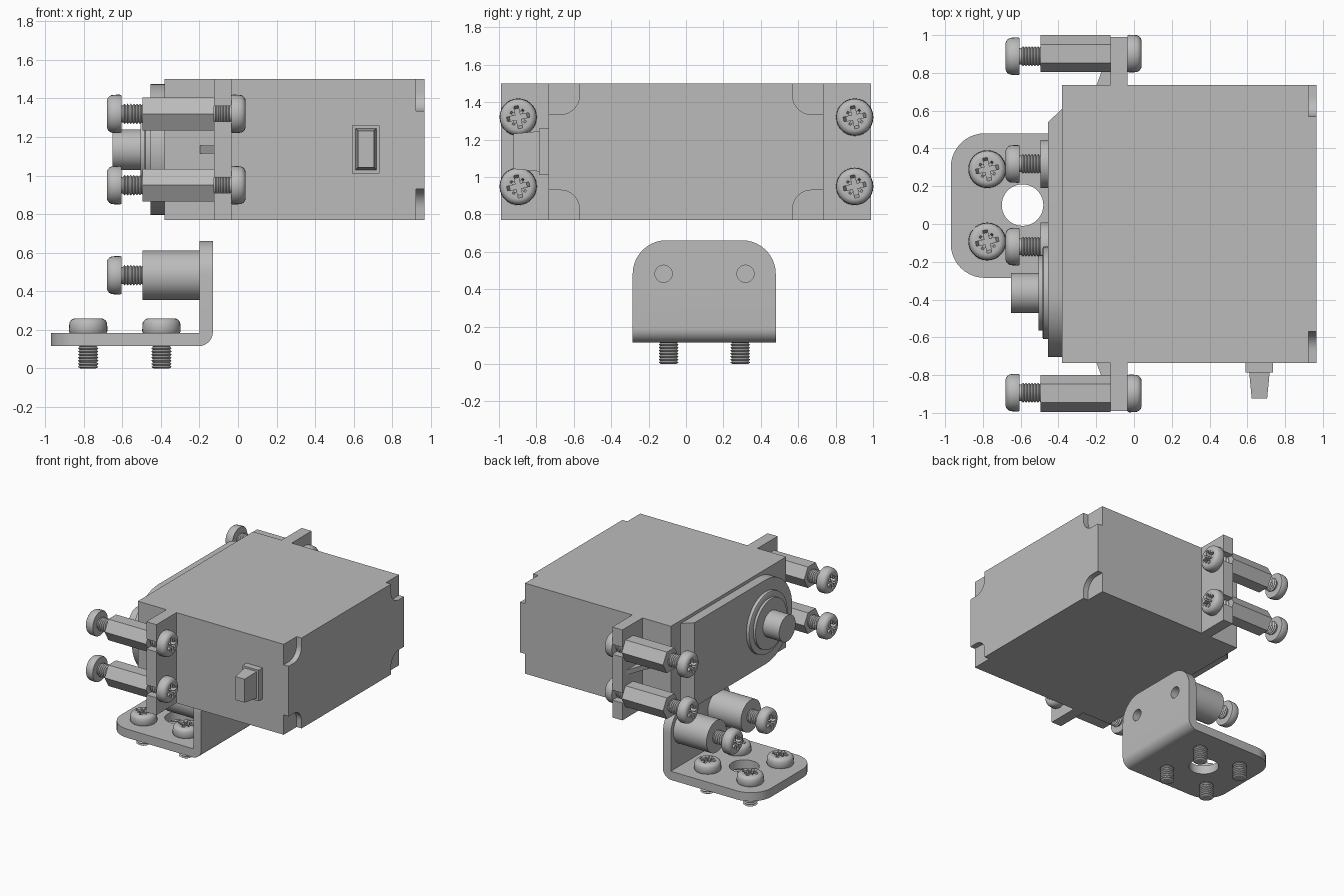
import bpy, bmesh
from math import pi, sin, cos
from mathutils import Matrix, Vector

old = bpy.data.objects.get("Cube")
if old:
    bpy.data.objects.remove(old, do_unlink=True)

grey = bpy.data.materials.new("plain grey")
grey.use_nodes = True
grey.diffuse_color = (0.5, 0.5, 0.5, 1)
grey.node_tree.nodes["Principled BSDF"].inputs["Base Color"].default_value = (0.5, 0.5, 0.5, 1)


def activate(ob):
    bpy.ops.object.select_all(action='DESELECT')
    ob.select_set(True)
    bpy.context.view_layer.objects.active = ob


def finish(name, bm, smooth=True):
    bmesh.ops.recalc_face_normals(bm, faces=bm.faces)
    me = bpy.data.meshes.new(name)
    bm.to_mesh(me)
    bm.free()
    me.materials.append(grey)
    ob = bpy.data.objects.new(name, me)
    bpy.context.collection.objects.link(ob)
    if smooth:
        activate(ob)
        bpy.ops.object.shade_smooth_by_angle(angle=0.6)
    return ob


def prism_mesh(points, axis, lo, hi):
    """Extrude a 2D outline along an axis; the outline uses the other two axes in order."""
    bm = bmesh.new()

    def place(p, d):
        v = list(p)
        v.insert(axis, d)
        return bm.verts.new(v)
    a = [place(p, lo) for p in points]
    b = [place(p, hi) for p in points]
    bm.faces.new(a)
    bm.faces.new(b)
    for i in range(len(a)):
        bm.faces.new((a[i - 1], a[i], b[i], b[i - 1]))
    bmesh.ops.recalc_face_normals(bm, faces=bm.faces)
    return bm


def rect(x0, x1, y0, y1):
    return [(x0, y0), (x1, y0), (x1, y1), (x0, y1)]


def arc(cx, cy, r, a0, a1, n=16):
    return [(cx + r * cos(a0 + (a1 - a0) * i / n), cy + r * sin(a0 + (a1 - a0) * i / n))
            for i in range(n + 1)]


def round_edges(bm, rule, radius, segments=8):
    edges = [e for e in bm.edges if rule(*[v.co for v in e.verts])]
    bmesh.ops.bevel(bm, geom=edges, offset=radius, segments=segments,
                    profile=0.5, affect='EDGES', clamp_overlap=False)


def lathe(name, profile, sides=32):
    """Revolve (radius, height) points round z."""
    bm = bmesh.new()
    rings = [[bm.verts.new((r * cos(2 * pi * k / sides), r * sin(2 * pi * k / sides), z))
              for k in range(sides)] for r, z in profile]
    for lo, hi in zip(rings, rings[1:]):
        for k in range(sides):
            bm.faces.new((lo[k - 1], lo[k], hi[k], hi[k - 1]))
    bm.faces.new(rings[0])
    bm.faces.new(rings[-1])
    return finish(name, bm)


def cut(ob, cutters):
    for c in cutters:
        c.hide_render = True
        mod = ob.modifiers.new("cut", 'BOOLEAN')
        mod.operation = 'DIFFERENCE'
        mod.solver = 'EXACT'
        mod.object = c
        activate(ob)
        bpy.ops.object.modifier_apply(modifier=mod.name)
        bpy.data.objects.remove(c, do_unlink=True)


def point(ob, loc, turn=0.0):
    ob.location = loc
    ob.rotation_euler = (0, turn, 0)
    return ob


ZS = (0.95, 1.32)            # flange screw heights
LEFT, RIGHT = -pi / 2, pi / 2  # turn local z to -x or +x

# Case with its two mounting flanges
half = [(-0.38, 0.735), (-0.125, 0.735), (-0.125, 0.99), (-0.035, 0.99), (-0.035, 0.735), (0.967, 0.735)]
case = finish("case", prism_mesh(half + [(x, -y) for x, y in reversed(half)], 2, 0.77, 1.5), False)
cutters = []
for s in (-1, 1):
    for z in ZS:
        start = pi / 2 if s > 0 else -pi / 2
        slot = arc(s * 0.9, z, 0.04, start, start + pi) + [(s * 1.05, z - s * 0.04), (s * 1.05, z + s * 0.04)]
        cutters.append(finish("slot_cutter", prism_mesh(slot, 0, -0.2, 0.02), False))
    # Rounded notches at the four rear corners
    for zi, zo in ((0.93, 0.7), (1.335, 1.57)):
        bm = prism_mesh(rect(s * 0.57, s * 0.8, zi, zo), 0, 0.923, 1.05)
        round_edges(bm, lambda a, b: abs(a.x - b.x) > 0.1 and abs(a.y - s * 0.57) < 1e-4
                    and abs(a.z - zi) < 1e-4, 0.1)
        cutters.append(finish("notch_cutter", bm, False))
cut(case, cutters)
activate(case)
bpy.ops.object.shade_smooth_by_angle(angle=0.6)

# Stiffening ribs on the flanges
for side, s in (("left", 1), ("right", -1)):
    tri = [(-0.2, s * 0.73), (-0.12, s * 0.73), (-0.12, s * 0.95)]
    finish(side + "_flange_rib", prism_mesh(tri, 2, 1.115, 1.155), False)

# Gear cover: round at the shaft end, sloped at the other
SHAFT_Y, MID_Z = -0.365, 1.135
cover = [(0.61, MID_Z - 0.34)] + [(0.61, MID_Z + 0.34)] + arc(SHAFT_Y, MID_Z, 0.34, pi / 2, 3 * pi / 2, 24)
bm = prism_mesh(cover, 0, -0.455, -0.38)
for v in bm.verts:
    if v.co.x < -0.45 and v.co.y > 0.6:
        v.co.y = 0.54
finish("gear_cover", bm)

# Output shaft with its stepped collar
shaft = lathe("output_shaft", [(0.245, 0), (0.245, 0.025), (0.235, 0.03), (0.2, 0.03), (0.2, 0.05),
                               (0.105, 0.05), (0.105, 0.195)], 48)
point(shaft, (-0.455, SHAFT_Y, MID_Z), LEFT)

# Cable outlet and tapered strain relief
finish("cable_outlet", prism_mesh(rect(0.59, 0.735, 1.01, 1.26), 1, -0.787, -0.73), False)
bm = prism_mesh(rect(0.61, 0.718, 1.03, 1.245), 1, -0.923, -0.787)
for v in bm.verts:
    if v.co.y < -0.9:
        v.co.x += 0.013 if v.co.x < 0.65 else -0.013
        v.co.z += 0.013 if v.co.z < 1.1 else -0.013
finish("strain_relief", bm, False)

# Master screw: ridged thread below a domed head with a star recess
profile = [(0.04, -0.185)]
for i in range(11):
    profile += [(0.053, -0.177 + i * 0.016), (0.044, -0.169 + i * 0.016)]
profile += [(0.044, 0), (0.096, 0), (0.1, 0.008), (0.099, 0.035)]
profile += [(0.066 + 0.033 * cos(a), 0.04 + 0.035 * sin(a)) for a in (0.35, 0.7, 1.05, 1.35, pi / 2)]
screw = lathe("screw", profile, 28)


def recess(length, width, depth, angle):
    """Tapered cross arm cut into the screw head."""
    bm = prism_mesh(rect(-length, length, -width, width), 2, 0.075 - depth, 0.09)
    for v in bm.verts:
        if v.co.z < 0.07:
            v.co.x *= 0.7
    bm.transform(Matrix.Rotation(angle, 4, 'Z'))
    return finish("recess_cutter", bm, False)


cut(screw, [recess(0.066, 0.012, 0.05, 0.2), recess(0.066, 0.012, 0.05, 0.2 + pi / 2),
            recess(0.055, 0.006, 0.03, 0.2 + pi / 4), recess(0.055, 0.006, 0.03, 0.2 - pi / 4)])
activate(screw)
bpy.ops.object.shade_smooth_by_angle(angle=0.5)
screw_mesh = screw.data
bpy.data.objects.remove(screw)


def add_screw(name, loc, turn=0.0):
    ob = bpy.data.objects.new(name, screw_mesh)
    bpy.context.collection.objects.link(ob)
    point(ob, loc, turn)


# Hexagonal standoffs with a screw at each end
for side, y, end_y in (("left", 0.902, 0.888), ("right", -0.897, -0.893)):
    for level, z in zip(("lower", "upper"), ZS):
        tag = side + "_" + level
        hexagon = arc(y, z, 0.098, 0, 5 * pi / 3, 5)
        finish(tag + "_standoff", prism_mesh(hexagon, 0, -0.495, -0.125), False)
        add_screw(tag + "_flange_screw", (-0.035, y, z), RIGHT)
        add_screw(tag + "_end_screw", (-0.605, end_y, z), LEFT)

# Bent bracket with rounded corners
outline = [(-0.97, 0.115), (-0.13, 0.115), (-0.13, 0.662), (-0.2, 0.662), (-0.2, 0.185), (-0.97, 0.185)]
bm = prism_mesh(outline, 1, -0.285, 0.48)
round_edges(bm, lambda a, b: max(a.x, b.x) < -0.96 and abs(a.z - b.z) > 0.01, 0.18, 10)
round_edges(bm, lambda a, b: min(a.z, b.z) > 0.65 and abs(a.x - b.x) > 0.01, 0.18, 10)
round_edges(bm, lambda a, b: min(a.x, b.x) > -0.14 and max(a.z, b.z) < 0.12, 0.075, 8)
bracket = finish("bracket", bm, False)
POST_Z, POST_YS = 0.483, (-0.12, 0.318)
holes = [finish("hole_cutter", prism_mesh(arc(-0.59, 0.1, 0.11, 0, 2 * pi * 39 / 40, 39), 2, 0, 0.3), False)]


def post_hole(y):
    return finish("hole_cutter", prism_mesh(arc(y, POST_Z, 0.046, 0, 2 * pi * 23 / 24, 23), 0, -0.4, 0), False)


cut(bracket, holes + [post_hole(y) for y in POST_YS])
activate(bracket)
bpy.ops.object.shade_smooth_by_angle(angle=0.6)

# Round posts on the bracket, each drilled at the back and holding a screw
for side, y in zip(("right", "left"), POST_YS):
    post = finish(side + "_post", prism_mesh(arc(y, POST_Z, 0.128, 0, 2 * pi * 39 / 40, 39), 0, -0.495, -0.2))
    cut(post, [post_hole(y)])
    add_screw(side + "_post_screw", (-0.605, y, POST_Z), LEFT)

# Four screws through the bracket foot
for end, x in (("outer", -0.777), ("inner", -0.397)):
    for side, y in (("right", -0.093), ("left", 0.29)):
        add_screw(end + "_" + side + "_foot_screw", (x, y, 0.185))
